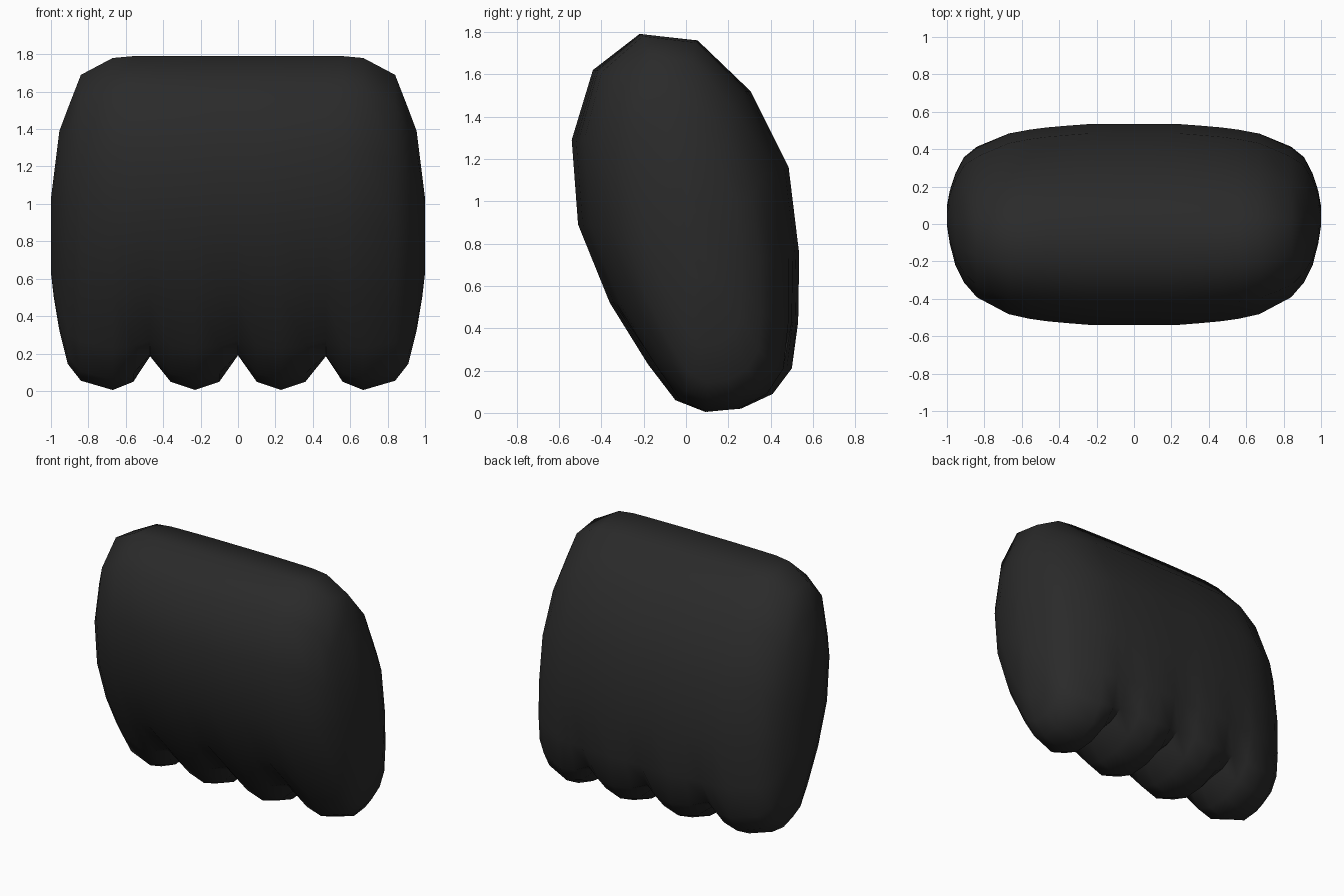
import bpy, bmesh, math

if "Cube" in bpy.data.objects:
    bpy.data.objects.remove(bpy.data.objects["Cube"])

# Side profile of the middle section (y, z), counter-clockwise from the top front
PROFILE = [(-.22, 1.79), (-.44, 1.62), (-.54, 1.29), (-.51, .89), (-.36, .52),
           (-.18, .23), (-.05, .06), (.09, .005), (.26, .02), (.41, .09),
           (.50, .21), (.53, .43), (.535, .75), (.485, 1.16), (.305, 1.52), (.055, 1.76)]
H = 1.79

# Half of the sections: x, depth scale, bottom z, top z, groove strength
HALF = [(0, 1, 0, H, .38), (.10, 1, 0, H, .09), (.23, 1, 0, H, 0), (.36, .98, 0, H, .09),
        (.47, .96, 0, H, .37), (.56, .935, 0, H, .09), (.67, .89, 0, 1.78, 0),
        (.84, .73, .05, 1.69, 0), (.91, .605, .14, 1.51, 0), (.955, .44, .32, 1.39, 0),
        (.985, .25, .50, 1.15, 0), (1.0, .08, .63, 1.03, 0)]
SECTIONS = [(-s[0],) + s[1:] for s in HALF[:0:-1]] + HALF


def axis(z):
    """Leaning centre line of the body."""
    return .17 - .15 * z


def section_point(y, z, sec):
    x, depth, low, high, groove = sec
    nz = low + z / H * (high - low)
    ny = axis(nz) + (y - axis(z)) * depth
    # pull the lower rim inwards to part the lobes
    if nz < .5:
        w = groove * (1 - nz / .5) ** 1.5
        ny += (.12 - ny) * w
        nz += (.5 - nz) * w
    return (x, ny, nz)


# Body with four lobes along the lower edge
bm = bmesh.new()
rings = [[bm.verts.new(section_point(y, z, s)) for y, z in PROFILE] for s in SECTIONS]
n = len(PROFILE)
for a, b in zip(rings, rings[1:]):
    for i in range(n):
        j = (i + 1) % n
        bm.faces.new((a[i], a[j], b[j], b[i]))
bm.faces.new(rings[0])
bm.faces.new(rings[-1])
bmesh.ops.recalc_face_normals(bm, faces=bm.faces)
mesh = bpy.data.meshes.new("lobed_body")
bm.to_mesh(mesh)
bm.free()
body = bpy.data.objects.new("lobed_body", mesh)
bpy.context.collection.objects.link(body)

mat = bpy.data.materials.new("charcoal")
mat.diffuse_color = (.023, .023, .023, 1)
mat.use_nodes = True
mat.node_tree.nodes["Principled BSDF"].inputs["Base Color"].default_value = mat.diffuse_color
mesh.materials.append(mat)

bpy.context.view_layer.objects.active = body
body.select_set(True)
bpy.ops.object.shade_smooth_by_angle(angle=math.radians(60))
